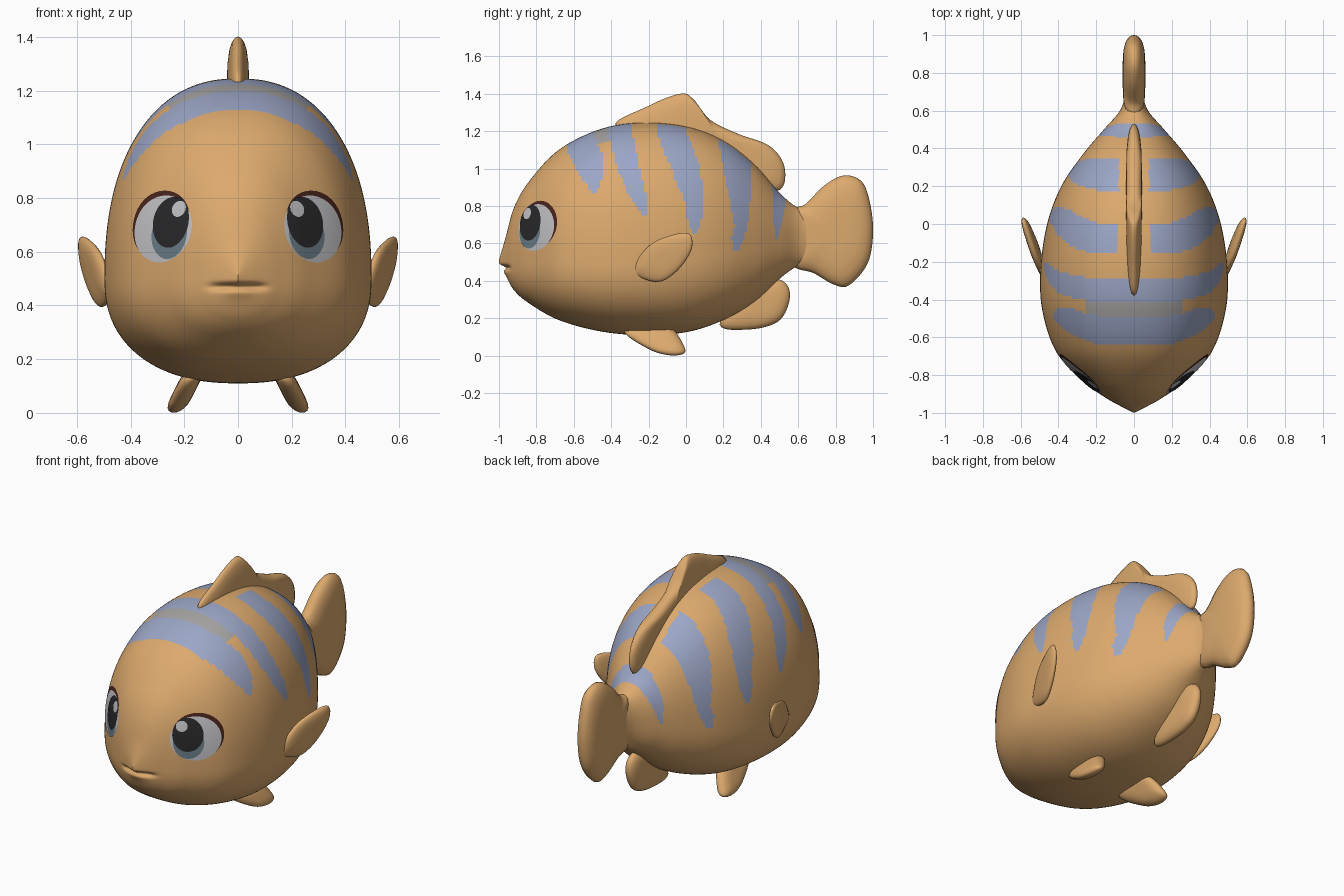
import bpy, bmesh, math
from mathutils import Vector
from mathutils.bvhtree import BVHTree

if "Cube" in bpy.data.objects:
    bpy.data.objects.remove(bpy.data.objects["Cube"])


def material(name, rgb):
    m = bpy.data.materials.new(name)
    m.diffuse_color = (*rgb, 1)
    m.use_nodes = True
    m.node_tree.nodes["Principled BSDF"].inputs["Base Color"].default_value = m.diffuse_color
    return m


ORANGE = material("orange skin", (0.72, 0.40, 0.155))
BLUE = material("blue stripe", (0.33, 0.38, 0.56))
GREY = material("pale grey stripe", (0.38, 0.37, 0.36))
BLACK = material("pupil black", (0.022, 0.022, 0.024))
WHITE = material("eye white", (0.55, 0.54, 0.56))
IRIS = material("iris grey blue", (0.15, 0.21, 0.25))
BROWN = material("eyelid brown", (0.065, 0.018, 0.012))


def spline(pts, steps, closed=False):
    """Catmull-Rom curve through points of any dimension."""
    n, out = len(pts), []
    pick = (lambda i: pts[i % n]) if closed else (lambda i: pts[max(0, min(n - 1, i))])
    for i in range(n if closed else n - 1):
        a, b, c, d = (pick(i + k) for k in (-1, 0, 1, 2))
        for s in range(steps):
            t = s / steps
            out.append([0.5 * (2 * q + (r - p) * t + (2 * p - 5 * q + 4 * r - e) * t * t
                               + (3 * q - p - 3 * r + e) * t ** 3)
                        for p, q, r, e in zip(a, b, c, d)])
    if not closed:
        out.append(list(pts[-1]))
    return out


def make(name, verts, faces, mats, mirror=False, solid=True):
    me = bpy.data.meshes.new(name)
    me.from_pydata(verts, [], faces)
    if solid:
        bm = bmesh.new()
        bm.from_mesh(me)
        bmesh.ops.recalc_face_normals(bm, faces=bm.faces)
        bm.to_mesh(me)
        bm.free()
    for m in mats:
        me.materials.append(m)
    me.polygons.foreach_set("use_smooth", [True] * len(me.polygons))
    ob = bpy.data.objects.new(name, me)
    bpy.context.collection.objects.link(ob)
    if mirror:
        ob.modifiers.new("mirror", "MIRROR").use_mirror_merge = False
    return ob


# Body: egg-shaped rings lofted along y (y, half width, top z, bottom z, widest z)
STATIONS = [(-1.0, 0.0, .51, .49, .50), (-.965, .07, .63, .43, .50), (-.92, .15, .79, .35, .50),
            (-.84, .26, .93, .28, .50), (-.68, .41, 1.10, .19, .50), (-.46, .485, 1.21, .13, .50),
            (-.24, .495, 1.245, .11, .50), (0, .46, 1.225, .125, .52), (.2, .385, 1.15, .19, .55),
            (.37, .27, 1.02, .29, .58), (.5, .16, .87, .41, .61), (.6, .075, .79, .48, .63),
            (.7, .04, .76, .50, .63)]
SEG, POW = 176, 2 / 2.3
rings = spline(STATIONS, 14)
verts, faces = [], []
for y, w, zt, zb, zc in rings:
    for k in range(SEG):
        a = 2 * math.pi * k / SEG
        c, s = math.cos(a), math.sin(a)
        x = w * math.copysign(abs(c) ** POW, c)
        z = zc + (zt - zc if s > 0 else zc - zb) * math.copysign(abs(s) ** POW, s)
        # mouth crease
        dent = 0.025 * math.exp(-((z - .47) / .014) ** 2 - (x / .1) ** 4) if y < -.85 else 0
        verts.append((x, y + dent, z))
for r in range(len(rings) - 1):
    for k in range(SEG):
        a, b = r * SEG + k, r * SEG + (k + 1) % SEG
        faces.append((a, b, b + SEG, a + SEG))
faces.append(tuple(range(len(verts) - SEG, len(verts))))
body = make("body", verts, faces, [ORANGE, BLUE, GREY])

# Stripes: rows of (z, front y, back y) from the top down, with the gap kept at the spine
STRIPES = [(0, [(1.18, -.66, -.49), (1.08, -.63, -.45), (.95, -.56, -.45), (.86, -.50, -.48)]),
           (0, [(1.22, -.42, -.29), (1.0, -.37, -.25), (.85, -.30, -.21), (.74, -.23, -.21)]),
           (.09, [(1.2, -.16, 0), (1.0, -.08, .08), (.8, 0, .09), (.70, .01, .08), (.65, .04, .06)]),
           (.08, [(1.1, .18, .34), (.9, .22, .35), (.7, .26, .33), (.62, .24, .31), (.57, .26, .28)]),
           (0, [(.9, .46, .54), (.8, .47, .53), (.7, .47, .51), (.62, .48, .49)])]


def stripe_at(p):
    for gap, rows in STRIPES:
        if p.z < rows[-1][0] or abs(p.x) < gap:
            continue
        z = min(p.z, rows[0][0])
        for (z1, a1, b1), (z2, a2, b2) in zip(rows, rows[1:]):
            if z2 <= z <= z1:
                t = (z1 - z) / (z1 - z2)
                if a1 + (a2 - a1) * t < p.y < b1 + (b2 - b1) * t:
                    return 1
    # pale bridge between the first two stripes across the back
    return 2 if p.z > 1.1 and -.50 < p.y < -.36 and abs(p.x) < .26 else 0


for f in body.data.polygons:
    f.material_index = stripe_at(f.center)

# Eyes: thin ellipses laid on the body surface, stacked from eyelid to highlight
tree = BVHTree.FromPolygons(verts, faces)
U, N = Vector((.68, .733, 0)), Vector((.733, -.68, 0))


def eye_plate(name, u0, z0, ru, rz, lift, mat):
    seg, n = 40, 7
    pts = [(u0, z0)] + [(u0 + ru * r / n * math.cos(2 * math.pi * k / seg),
                         z0 + rz * r / n * math.sin(2 * math.pi * k / seg))
                        for r in range(1, n + 1) for k in range(seg)]
    vs = []
    for u, z in pts:
        start = Vector((.285, -.80, z)) + U * u + N
        vs.append(tree.ray_cast(start, -N)[0] + N * lift)
    fs = [(0, 1 + k, 1 + (k + 1) % seg) for k in range(seg)]
    for r in range(n - 1):
        for k in range(seg):
            a, b = 1 + r * seg + k, 1 + r * seg + (k + 1) % seg
            fs.append((a, a + seg, b + seg, b))
    make(name, vs, fs, [mat], mirror=True, solid=False)


eye_plate("eyelid", .008, .70, .145, .128, .002, BROWN)
eye_plate("eye_white", -.005, .685, .142, .125, .0035, WHITE)
eye_plate("iris", -.045, .665, .085, .092, .005, IRIS)
eye_plate("pupil", -.048, .71, .085, .095, .0065, BLACK)
eye_plate("eye_highlight", -.08, .76, .032, .03, .008, WHITE)


# Fins: smoothed (y, z) outlines filled as rounded plates; lean gives x from (y, z)
def fin(name, outline, thick, lean=None, mirror=False):
    edge = spline(outline, 6, closed=True)
    n = len(edge)
    cy, cz = sum(p[0] for p in edge) / n, sum(p[1] for p in edge) / n
    levels = [(s, side * thick * math.sqrt(1 - s ** 4))
              for side, ss in ((1, (.3, .6, .8, .92, .98)), (0, (1,)), (-1, (.98, .92, .8, .6, .3)))
              for s in ss]
    vs = [((lean(y, z) if lean else 0) + h, y, z) for s, h in levels
          for y, z in ((cy + (p[0] - cy) * s, cz + (p[1] - cz) * s) for p in edge)]
    fs = [(r * n + k, r * n + (k + 1) % n, (r + 1) * n + (k + 1) % n, (r + 1) * n + k)
          for r in range(len(levels) - 1) for k in range(n)]
    fs += [tuple(range(n)), tuple(range(len(vs) - n, len(vs)))]
    make(name, vs, fs, [ORANGE], mirror=mirror)


fin("dorsal_fin", [(-.37, 1.22), (-.2, 1.335), (-.03, 1.40), (.04, 1.37), (.13, 1.26), (.28, 1.185),
                   (.44, 1.125), (.52, 1.03), (.525, .92), (.47, .885), (.32, .98), (.1, 1.12)], .042)
fin("tail_fin", [(.56, .76), (.64, .81), (.74, .91), (.845, .963), (.94, .93), (.985, .81), (1.0, .65),
                 (.97, .49), (.87, .375), (.79, .38), (.685, .44), (.56, .50)], .06)
fin("anal_fin", [(.18, .165), (.34, .14), (.49, .18), (.55, .28), (.545, .37), (.47, .41),
                 (.3, .36)], .04)
fin("pectoral_fin", [(-.29, .46), (-.2, .585), (-.09, .64), (.015, .652), (.03, .57), (-.04, .46),
                     (-.14, .395), (-.25, .42)], .024,
    lambda y, z: .49 + .3 * (y + .25) + .1 * (z - .5), True)
fin("pelvic_fin", [(-.33, .13), (-.2, .035), (-.09, .002), (-.01, .012), (-.015, .06), (-.08, .15),
                   (-.2, .19)], .04,
    lambda y, z: .175 + .5 * (.13 - z), True)
